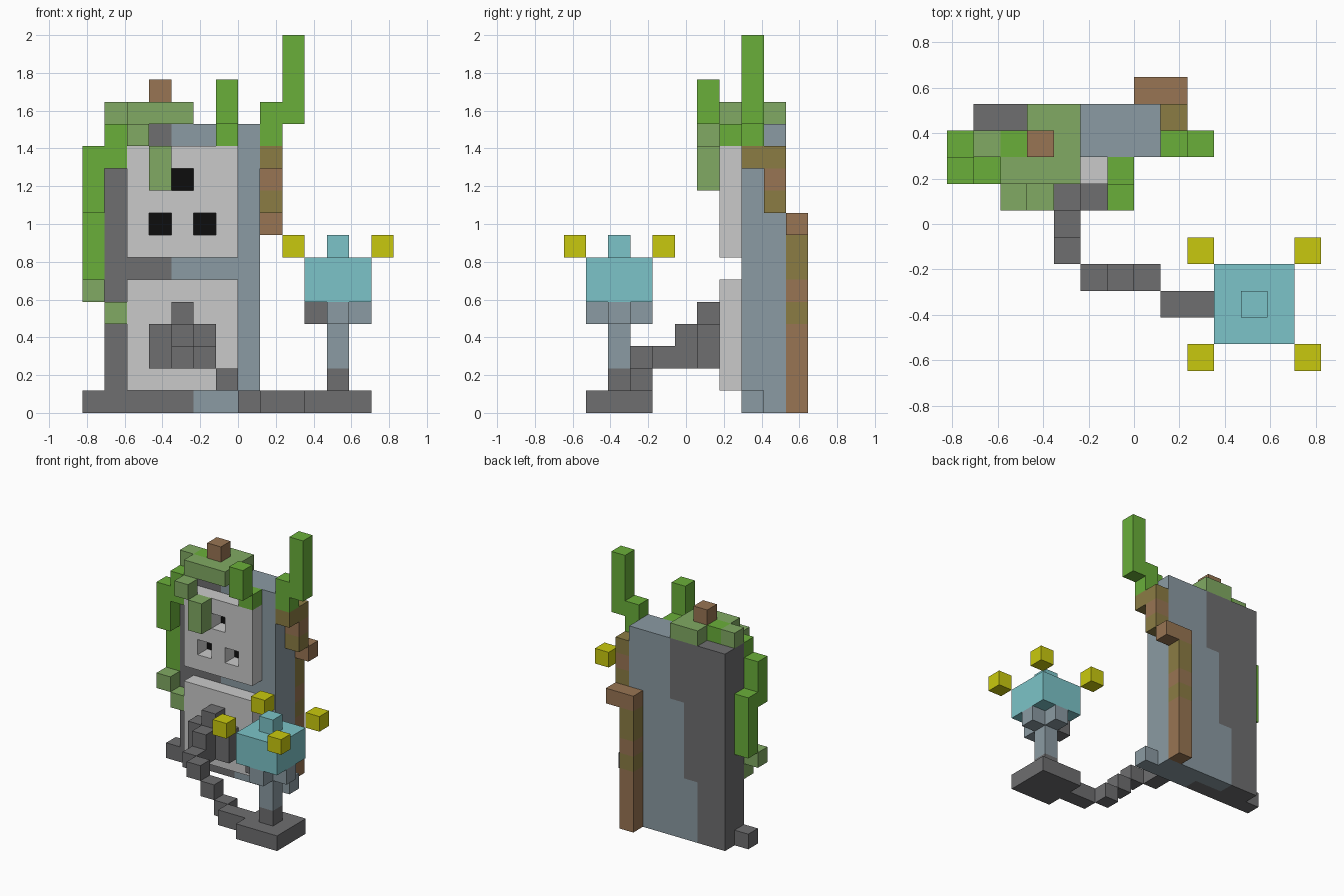
import bpy, bmesh
from mathutils import Vector

if "Cube" in bpy.data.objects:
    bpy.data.objects.remove(bpy.data.objects["Cube"])

U = 2 / 17                          # one block; the model is 14 x 11 x 17 blocks
ORIGIN = Vector((-7 * U, -5.5 * U, 0))

COLOURS = {                         # sRGB 0-255
    "dark_stone": (110, 110, 112), "blue_stone": (139, 155, 163),
    "pale_stone": (202, 202, 202), "black": (13, 13, 13),
    "leaf_green": (106, 175, 58), "moss_green": (129, 170, 99),
    "bark_brown": (152, 117, 83), "mossy_bark": (139, 124, 68),
    "flame_yellow": (201, 201, 14), "water_cyan": (124, 196, 200),
}


def linear(c):
    c /= 255
    return c / 12.92 if c <= 0.04045 else ((c + 0.055) / 1.055) ** 2.4


MATS = {}
for mat_name, rgb in COLOURS.items():
    MATS[mat_name] = bpy.data.materials.new(mat_name)
    MATS[mat_name].diffuse_color = (*[linear(c) for c in rgb], 1)

cells = {}                          # block position -> (part, colour)


def box(part, colour, lo, size=(1, 1, 1)):
    """Fill a box of blocks; a later box replaces an earlier one."""
    for i in range(size[0]):
        for j in range(size[1]):
            for k in range(size[2]):
                cells[lo[0] + i, lo[1] + j, lo[2] + k] = (part, colour)


# Stone slab: dark on the left, blue on the right, with a stepped border
for z in range(13):
    back_split = 3 if z < 4 else 4 if z < 9 else 5
    front_split = 5 if z == 0 else 4
    for y, split in ((8, front_split), (9, back_split)):
        box("slab", "dark_stone", (1, y, z), (split - 1, 1, 1))
        box("slab", "blue_stone", (split, y, z), (8 - split, 1, 1))
box("slab", "dark_stone", (0, 8, 0))
box("slab", "blue_stone", (8, 8, 0))

# Pale front panels, the upper one pierced by three black-backed holes
box("lower_panel", "pale_stone", (2, 7, 1), (5, 1, 5))
box("upper_panel", "pale_stone", (2, 7, 7), (5, 1, 5))
for x, z in ((3, 8), (5, 8), (4, 10)):
    del cells[x, 7, z]
    box("hole_backs", "black", (x, 8, z))

# Boss on the lower panel and the chain running down to the fountain
box("panel_boss", "dark_stone", (3, 6, 2), (3, 1, 2))
box("panel_boss", "dark_stone", (4, 6, 4))
box("chain", "dark_stone", (4, 5, 2), (1, 1, 2))
for link in ((4, 4, 2), (5, 3, 2), (6, 3, 1), (7, 3, 0), (8, 2, 0), (9, 2, 0)):
    box("chain", "dark_stone", link)

# Fountain: base, stem, cross-shaped support, basin
box("fountain_base", "dark_stone", (10, 1, 0), (3, 3, 1))
box("fountain_stem", "dark_stone", (11, 2, 1))
box("fountain_stem", "blue_stone", (11, 2, 2), (1, 1, 3))
for x, y in ((11, 1), (12, 2), (11, 3)):
    box("basin_support", "blue_stone", (x, y, 4))
box("basin_support", "dark_stone", (10, 2, 4))
box("basin", "water_cyan", (10, 1, 5), (3, 3, 2))
box("basin", "water_cyan", (11, 2, 7))

# Four floating lights around the basin
for x in (9, 13):
    for y in (0, 4):
        box("floating_lights", "flame_yellow", (x, y, 7))

# Climbing stem at the back, ending in a green shoot
box("climbing_stem", "bark_brown", (7, 10, 0), (1, 1, 8))
box("climbing_stem", "mossy_bark", (7, 10, 4))
box("climbing_stem", "mossy_bark", (7, 10, 6), (1, 1, 2))
box("climbing_stem", "bark_brown", (7, 10, 8), (2, 1, 1))
for y, z, colour in ((9, 9, "mossy_bark"), (9, 10, "bark_brown"),
                     (9, 11, "mossy_bark"), (8, 11, "mossy_bark")):
    box("climbing_stem", colour, (8, y, z))
box("green_shoot", "leaf_green", (8, 8, 12), (1, 1, 2))
box("green_shoot", "leaf_green", (9, 8, 13), (1, 1, 4))

# Moss cap with its twig, and moss hanging over the front
box("moss_cap", "moss_green", (3, 7, 13), (2, 3, 1))
box("moss_cap", "moss_green", (2, 7, 13))
box("moss_cap", "moss_green", (1, 8, 13))
box("moss_cap", "leaf_green", (2, 8, 13))
box("twig", "bark_brown", (3, 8, 14))
box("hanging_moss", "moss_green", (2, 6, 12))
box("hanging_moss", "moss_green", (3, 6, 10), (1, 1, 2))

# Short sprout on top and the vine trailing down the left side
box("sprout", "leaf_green", (6, 7, 12))
box("sprout", "leaf_green", (6, 6, 13), (1, 1, 2))
box("side_vine", "leaf_green", (1, 7, 11), (1, 1, 2))
box("side_vine", "leaf_green", (0, 7, 9), (1, 1, 3))
box("side_vine", "leaf_green", (0, 8, 6), (1, 1, 4))
box("side_vine", "moss_green", (0, 7, 5))
box("side_vine", "moss_green", (1, 7, 4))

# Turn every part into a mesh of its exposed faces only
for part in dict.fromkeys(p for p, _ in cells.values()):
    bm, verts = bmesh.new(), {}
    used = list(dict.fromkeys(c for p, c in cells.values() if p == part))
    for pos, (owner, colour) in cells.items():
        if owner != part:
            continue
        for axis in range(3):
            for side in (0, 1):
                near = list(pos)
                near[axis] += 2 * side - 1
                if tuple(near) in cells:
                    continue
                loop = []
                for a, b in ((0, 0), (1, 0), (1, 1), (0, 1)):
                    p = list(pos)
                    p[axis] += side
                    p[(axis + 1) % 3] += a
                    p[(axis + 2) % 3] += b
                    p = tuple(p)
                    if p not in verts:
                        verts[p] = bm.verts.new(Vector(p) * U + ORIGIN)
                    loop.append(verts[p])
                face = bm.faces.new(loop if side else loop[::-1])
                face.material_index = used.index(colour)
    bmesh.ops.dissolve_limit(bm, angle_limit=0.01, verts=bm.verts[:],
                             edges=bm.edges[:], delimit={'MATERIAL'})
    mesh = bpy.data.meshes.new(part)
    bm.to_mesh(mesh)
    bm.free()
    for colour in used:
        mesh.materials.append(MATS[colour])
    bpy.context.collection.objects.link(bpy.data.objects.new(part, mesh))

for m in bpy.data.materials:
    if m.users and not m.is_grease_pencil:
        m.use_nodes = True
        m.node_tree.nodes["Principled BSDF"].inputs["Base Color"].default_value = m.diffuse_color
